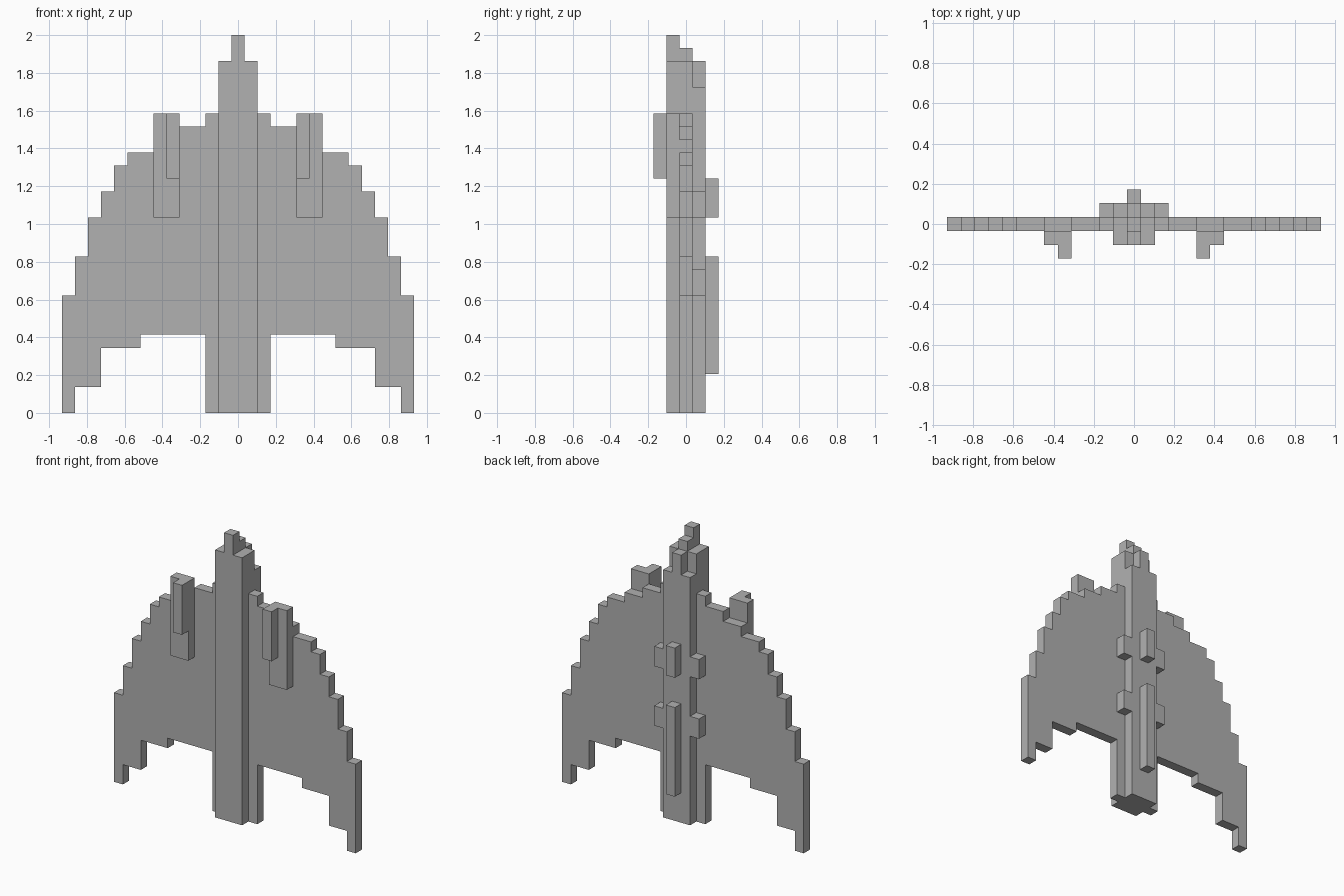
import bpy
import bmesh

if "Cube" in bpy.data.objects:
    bpy.data.objects.remove(bpy.data.objects["Cube"], do_unlink=True)

U = 2 / 29  # edge of one block

grey = bpy.data.materials.new("hull grey")
grey.use_nodes = True
grey.diffuse_color = (0.44, 0.44, 0.44, 1)
bsdf = next(n for n in grey.node_tree.nodes if n.type == "BSDF_PRINCIPLED")
bsdf.inputs["Base Color"].default_value = grey.diffuse_color


def plate(name, outline, layer):
    """Extrude a front outline (in blocks) through one block of depth."""
    bm = bmesh.new()
    y = (layer - 0.5) * U
    face = bm.faces.new([bm.verts.new((x * U, y, z * U)) for x, z in outline])
    grown = bmesh.ops.extrude_face_region(bm, geom=[face])
    moved = [v for v in grown["geom"] if isinstance(v, bmesh.types.BMVert)]
    bmesh.ops.translate(bm, verts=moved, vec=(0, U, 0))
    bmesh.ops.recalc_face_normals(bm, faces=bm.faces)
    mesh = bpy.data.meshes.new(name)
    bm.to_mesh(mesh)
    bm.free()
    mesh.materials.append(grey)
    obj = bpy.data.objects.new(name, mesh)
    bpy.context.collection.objects.link(obj)
    return obj


def stepped(name, runs, layer):
    """Symmetric plate; each run is (outer edge, bottom, top) from the centre out."""
    tops, bottoms, inner = [], [], 0
    for outer, low, high in runs:
        tops += [(inner, high), (outer, high)]
        bottoms += [(inner, low), (outer, low)]
        inner = outer
    right = tops[1:] + bottoms[:0:-1]
    loop = right + [(-x, z) for x, z in reversed(right)]
    clean = [p for i, p in enumerate(loop) if p != loop[i - 1]]
    return plate(name, clean, layer)


def box(name, x0, x1, z0, z1, layer):
    return plate(name, [(x0, z0), (x1, z0), (x1, z1), (x0, z1)], layer)


# Wing plate, running through the middle of the fuselage
stepped("wing", [
    (0.5, 0, 28), (1.5, 0, 27), (2.5, 0, 23), (4.5, 6, 22), (6.5, 6, 21),
    (7.5, 6, 20), (8.5, 5, 20), (9.5, 5, 19), (10.5, 5, 17),
    (11.5, 2, 15), (12.5, 2, 12), (13.5, 0, 9)], 0)

# Fuselage: belly with the nose tip, and the spine behind
stepped("fuselage_belly", [(0.5, 0, 29), (1.5, 0, 27)], -1)
stepped("fuselage_spine", [(0.5, 0, 27), (1.5, 0, 25)], 1)

# Fins along the spine
box("lower_fin", -0.5, 0.5, 3, 12, 2)
box("upper_fin", -0.5, 0.5, 15, 18, 2)

# Paired parts on both sides
for side, s in (("left", 1), ("right", -1)):
    box(side + "_pod", s * 4.5, s * 6.5, 15, 23, -1)
    box(side + "_pod_barrel", s * 4.5, s * 5.5, 18, 23, -2)
    box(side + "_lower_lug", s * 1.5, s * 2.5, 9, 11, 1)
    box(side + "_upper_lug", s * 1.5, s * 2.5, 15, 17, 1)
